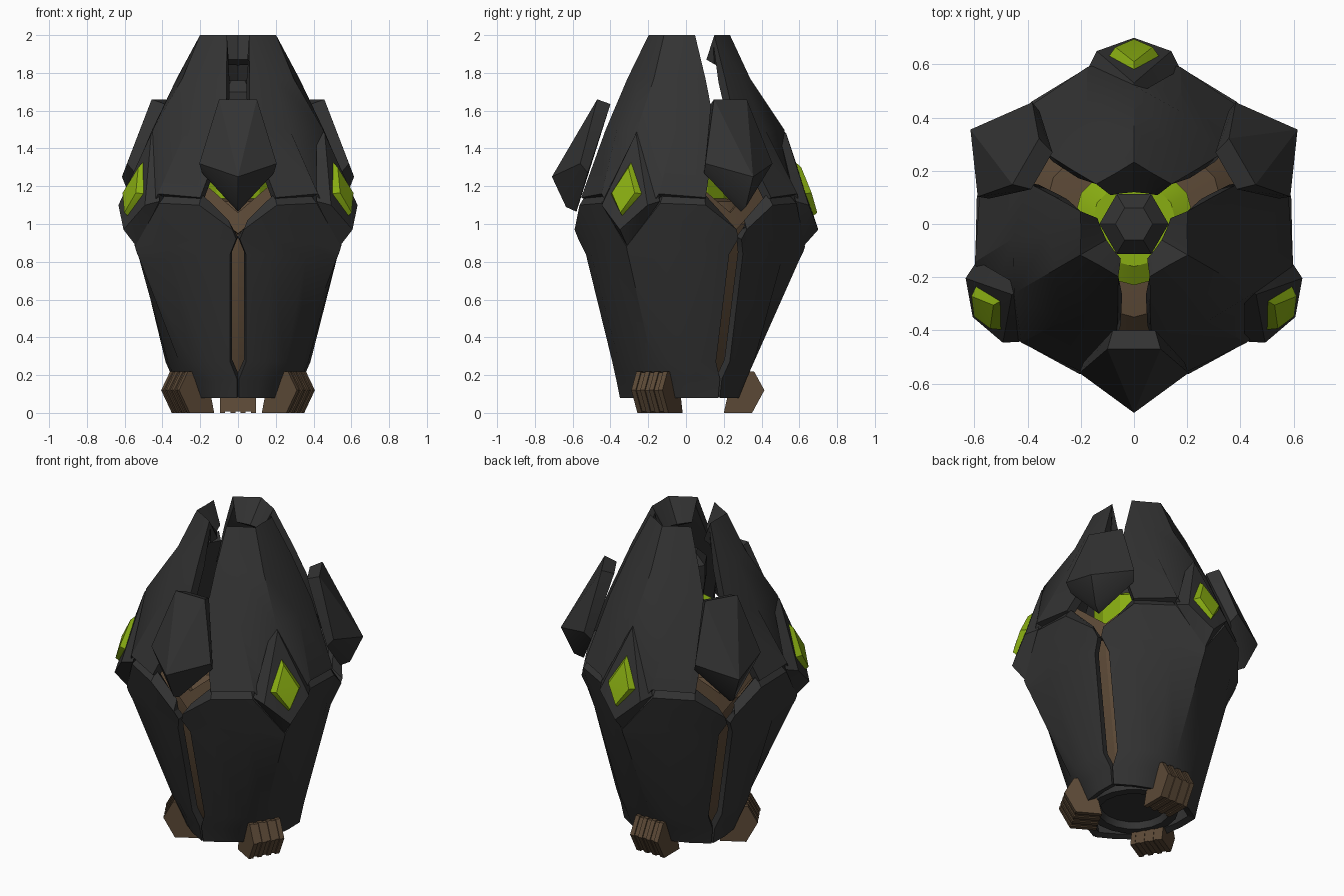
import bpy
import bmesh
from math import radians, sin, cos, pi

default = bpy.data.objects.get("Cube")
if default:
    bpy.data.objects.remove(default, do_unlink=True)

RIDGES = (90, 210, 330)   # directions of the lamps and feet
SLITS = (270, 30, 150)    # directions of the gaps and guard plates


def material(name, r, g, b):
    mat = bpy.data.materials.new(name)
    mat.use_nodes = True
    mat.diffuse_color = (r, g, b, 1)
    shader = next(n for n in mat.node_tree.nodes if n.type == 'BSDF_PRINCIPLED')
    shader.inputs["Base Color"].default_value = (r, g, b, 1)
    shader.inputs["Roughness"].default_value = 0.6
    return mat


dark = material("dark grey armour", 0.033, 0.033, 0.033)
brown = material("brown metal", 0.105, 0.066, 0.037)
green = material("green lamp", 0.25, 0.42, 0.006)


def finish(name, bm, mat, angles=(0,), thickness=0):
    """Turn a bmesh into an object and repeat it around the z axis."""
    mesh = bpy.data.meshes.new(name)
    bm.to_mesh(mesh)
    bm.free()
    mesh.materials.append(mat)
    obj = bpy.data.objects.new(name, mesh)
    bpy.context.collection.objects.link(obj)
    bpy.ops.object.select_all(action='DESELECT')
    bpy.context.view_layer.objects.active = obj
    obj.select_set(True)
    if thickness:
        mod = obj.modifiers.new("thickness", 'SOLIDIFY')
        mod.thickness = thickness
        mod.offset = -1
        bpy.ops.object.modifier_apply(modifier=mod.name)
    bpy.ops.object.shade_smooth_by_angle(angle=radians(25))
    for i, angle in enumerate(angles):
        part = obj if i == 0 else obj.copy()
        if i:
            bpy.context.collection.objects.link(part)
            part.name = f"{name}_{i + 1}"
        part.rotation_euler.z = radians(angle)


def slit(x, depth, z):
    """Point given from the gap plane, in the frame of the neighbouring panel."""
    s, c = sin(pi / 3), cos(pi / 3)
    return (s * x + c * depth, s * depth - c * x, z)


def panel(name, rows, mat, angles, thickness):
    """Mirrored grid of (outward, sideways, up) points, from top to bottom."""
    bm = bmesh.new()
    grid = []
    for half in rows:
        full = [(u, -v, z) for u, v, z in reversed(half[1:])] + list(half)
        grid.append([bm.verts.new(p) for p in full])
    for a, b in zip(grid, grid[1:]):
        for i in range(len(a) - 1):
            bm.faces.new((a[i], b[i], b[i + 1], a[i + 1]))
    finish(name, bm, mat, angles, thickness)


def hulls(name, groups, mat, angles):
    """Convex solids, each from a small group of points."""
    bm = bmesh.new()
    for points in groups:
        verts = [bm.verts.new(p) for p in points]
        res = bmesh.ops.convex_hull(bm, input=verts)
        inside = [g for g in res["geom_interior"] if isinstance(g, bmesh.types.BMVert)]
        bmesh.ops.delete(bm, geom=inside, context='VERTS')
    bmesh.ops.recalc_face_normals(bm, faces=bm.faces)
    finish(name, bm, mat, angles)


def both(u, v, z):
    return [(u, v, z), (u, -v, z)]


def lathe(name, profile, sides, mat):
    bm = bmesh.new()
    rings = []
    for r, z in profile:
        steps = [2 * pi * i / sides for i in range(sides)]
        rings.append([bm.verts.new((r * cos(t), r * sin(t), z)) for t in steps])
    for a, b in zip(rings, rings[1:]):
        for i in range(sides):
            j = (i + 1) % sides
            bm.faces.new((a[i], a[j], b[j], b[i]))
    bm.faces.new(rings[0][::-1])
    bm.faces.new(rings[-1])
    finish(name, bm, mat)


# Upper armour: three petals with a sloping inner lip
panel("upper_panel", [
    [(.12, 0, 1.87), (.115, .05, 1.87), (.108, .088, 1.87)],
    [(.233, 0, 2), (.19, .07, 2), (.15, .142, 2)],
    [(.34, 0, 1.77), (.3, .13, 1.77), slit(.06, .31, 1.77)],
    [(.52, 0, 1.5), (.42, .18, 1.5), slit(.065, .425, 1.5)],
    [(.63, 0, .9), (.59, .175, 1.16), slit(.2, .555, 1.14)],
], dark, RIDGES, .05)

# Lower armour: three shells with a chamfered top and a pointed slot between
panel("lower_panel", [
    [(.57, 0, .95), (.53, .17, 1.17), (.43, .36, 1.16), slit(.05, .53, 1.02)],
    [(.63, 0, .88), (.585, .18, 1.11), (.46, .385, 1.1), slit(.03, .59, .97)],
    [(.62, 0, .85), (.53, .17, .9), (.42, .36, .92), slit(.01, .57, .92)],
    [(.6, 0, .81), (.51, .165, .82), (.4, .35, .84), slit(.042, .53, .84)],
    [(.36, 0, .27), (.36, .12, .27), (.31, .23, .27), slit(.042, .39, .27)],
    [(.32, 0, .18), (.32, .11, .18), (.27, .22, .18), slit(.006, .37, .18)],
    [(.28, 0, .08), (.28, .1, .08), (.24, .2, .08), slit(.005, .35, .08)],
], dark, RIDGES, .04)

# Floating guard plates over the gaps
hulls("guard_plate", [
    both(.47, .1, 1.66) + both(.4, .08, 1.635)
    + both(.56, .205, 1.32) + both(.52, .19, 1.27)
    + [(.71, 0, 1.25), (.635, 0, 1.09), (.58, 0, 1.065)]
], dark, SLITS)

# Lamp housings and faceted lamps
hulls("lamp_housing", [
    [(.48, 0, 1.53), (.53, 0, 1.48), (.7, 0, .97), (.62, 0, .88)]
    + both(.58, .175, 1.12) + both(.65, .14, 1.1)
], dark, RIDGES)
hulls("lamp", [
    [(.56, 0, 1.345), (.61, 0, 1.3), (.695, 0, 1.06), (.64, 0, 1.016)]
    + both(.63, .095, 1.16) + both(.665, .07, 1.165)
], green, RIDGES)

# Feet made of stacked slices
foot_profile = [(.2, 0), (.35, 0), (.415, .12), (.36, .22), (.25, .22)]
slices = []
SLICE_COUNT = 7
for i in range(SLICE_COUNT):
    width = .19 / SLICE_COUNT
    left = -.095 + i * width
    shrink = .94 if i % 2 else 1
    slices.append([(.28 + (u - .28) * shrink, v, .11 + (z - .11) * shrink)
                   for u, z in foot_profile for v in (left, left + width)])
hulls("foot", slices, brown, RIDGES)

# Inner body seen through the slots
lathe("inner_core", [(.25, .15), (.31, .27), (.46, .85), (.46, 1), (.35, 1.12), (.2, 1.14)],
      12, brown)
panel("gap_brace", [
    [(.47, 0, 1.06), (.41, .22, 1.25)],
    [(.49, 0, .95), (.44, .22, 1.12)],
], brown, SLITS, .03)
lathe("inner_lamp", [(.23, 1.13), (.23, 1.38), (.16, 1.43)], 12, green)
lathe("centre_post", [(.1, 1.4), (.13, 1.6), (.13, 1.7), (.07, 1.76)], 6, dark)

# Recessed underside
lathe("base_ring", [(.18, .16), (.2, .09), (.25, .09), (.27, .16)], 18, dark)
lathe("base_plate", [(.24, .13), (.24, .16)], 18, dark)
